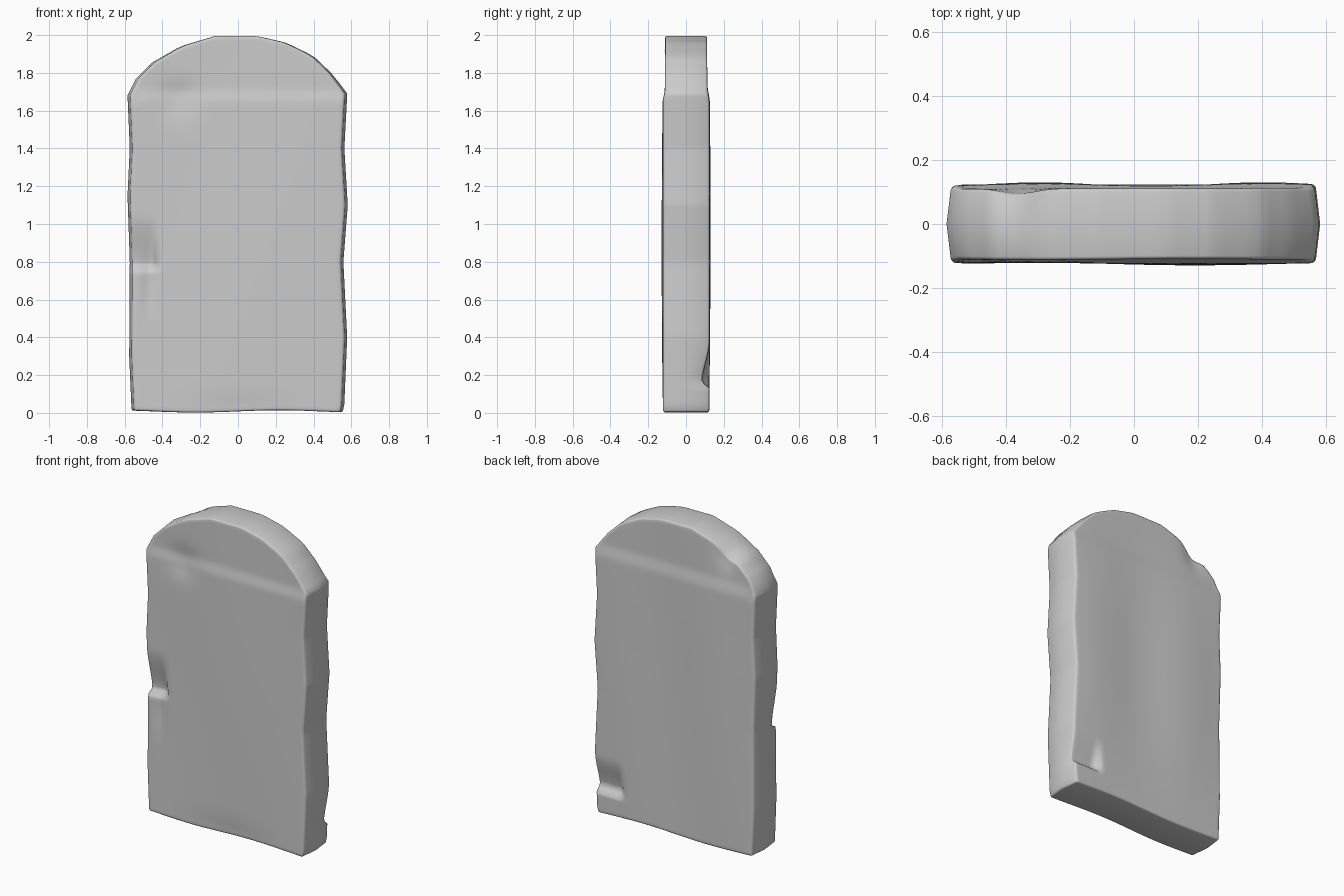
import bpy, bmesh
from math import exp, sin, radians

if "Cube" in bpy.data.objects:
    bpy.data.objects.remove(bpy.data.objects["Cube"])

HALF_W, HALF_D = 0.56, 0.12
ARCH = [(-0.56, 1.68), (-0.53, 1.76), (-0.44, 1.855), (-0.30, 1.94), (-0.12, 1.995),
        (0.10, 1.995), (0.25, 1.96), (0.39, 1.89), (0.49, 1.79), (0.56, 1.69)]
RIGHT = [(0, -0.015), (0.05, -0.005), (0.4, 0.01), (0.8, -0.01), (1.1, 0.013), (1.4, -0.005), (1.68, 0.01), (2, 0)]
LEFT = [(0, -0.005), (0.3, 0.008), (0.8, 0.005), (1.15, 0.017), (1.4, 0.005), (1.68, 0.017), (2, 0)]


def interp(table, v):
    for (a, fa), (b, fb) in zip(table, table[1:]):
        if v <= b:
            return fa + (fb - fa) * max(0, (v - a) / (b - a))
    return table[-1][1]


def bump(x, z, cx, cz, rx, rz):
    return exp(-((x - cx) / rx) ** 2 - ((z - cz) / rz) ** 2)


def ramp(v, a, b):
    t = min(1, max(0, (v - a) / (b - a)))
    return t * t * (3 - 2 * t)


def chip(z, step, top):
    """Sharp ledge at step, fading out upward to top."""
    return ramp(z, step - 0.015, step + 0.015) * (1 - ramp(z, step, top))


# Arched slab: mapped grid, extruded to thickness
bm = bmesh.new()
bmesh.ops.create_grid(bm, x_segments=28, y_segments=48, size=1)
for v in bm.verts:
    x, t = v.co.x * HALF_W, v.co.y + 1
    top = interp(ARCH, x)
    z = t if t < 1 else 1 + (t - 1) * (top - 1)
    v.co = (x, -HALF_D, 0.008 + z * 0.996)
ext = bmesh.ops.extrude_face_region(bm, geom=bm.faces[:], use_keep_orig=True)
for v in ext["geom"]:
    if isinstance(v, bmesh.types.BMVert):
        v.co.y = HALF_D
bmesh.ops.recalc_face_normals(bm, faces=bm.faces[:])

# Worn, rounded rim
rim = [e for e in bm.edges if len(e.link_faces) == 2 and e.calc_face_angle() > radians(50)]
bmesh.ops.bevel(bm, geom=rim, offset=0.026, offset_type='OFFSET', segments=3,
                profile=0.5, affect='EDGES', clamp_overlap=True)
bmesh.ops.subdivide_edges(bm, edges=bm.edges[:], cuts=1, use_grid_fill=True)

# Weathering: wavy sides, uneven faces, chips and dents
for v in bm.verts:
    x, y, z = v.co
    w = min(1, abs(y) / HALF_D)
    side = interp(RIGHT if x > 0 else LEFT, z)
    bulge = 0.008 * (1 - 2 * w * w)
    v.co.x += (side + bulge) * x / HALF_W
    if y < 0:
        d = 0.006 * sin(5 * x + 0.6) * sin(1.8 * z) + 0.003
        d -= 0.012 * ramp(z, 1.64, 1.72)
        d -= 0.018 * bump(x, z, -0.31, 1.66, 0.10, 0.09)
        d -= 0.045 * chip(z, 0.765, 1.06) * (1 - ramp(x, -0.46, -0.41))
        d -= 0.012 * bump(x, z, -0.47, 0.68, 0.03, 0.15)
        d -= 0.008 * bump(x, z, 0.0, 0.02, 0.25, 0.08)
    else:
        d = 0.007 * sin(9 * x + 4.2) * sin(1.6 * z) + 0.003
        d -= 0.012 * ramp(z, 1.64, 1.74)
        d -= 0.04 * chip(z, 0.15, 0.38) * ramp(x, 0.35, 0.40)
        d -= 0.018 * bump(x, z, -0.37, 1.92, 0.08, 0.12)
        v.co.z -= 0.04 * w * bump(x, z, -0.37, 1.92, 0.07, 0.12)
    v.co.y += (w if y > 0 else -w) * d
    v.co.z += 0.006 * sin(7 * x) * (1 - ramp(z, 0, 0.12))

mesh = bpy.data.meshes.new("arched_stone_slab")
bm.to_mesh(mesh)
bm.free()
slab = bpy.data.objects.new("arched_stone_slab", mesh)
bpy.context.collection.objects.link(slab)
for p in mesh.polygons:
    p.use_smooth = True
